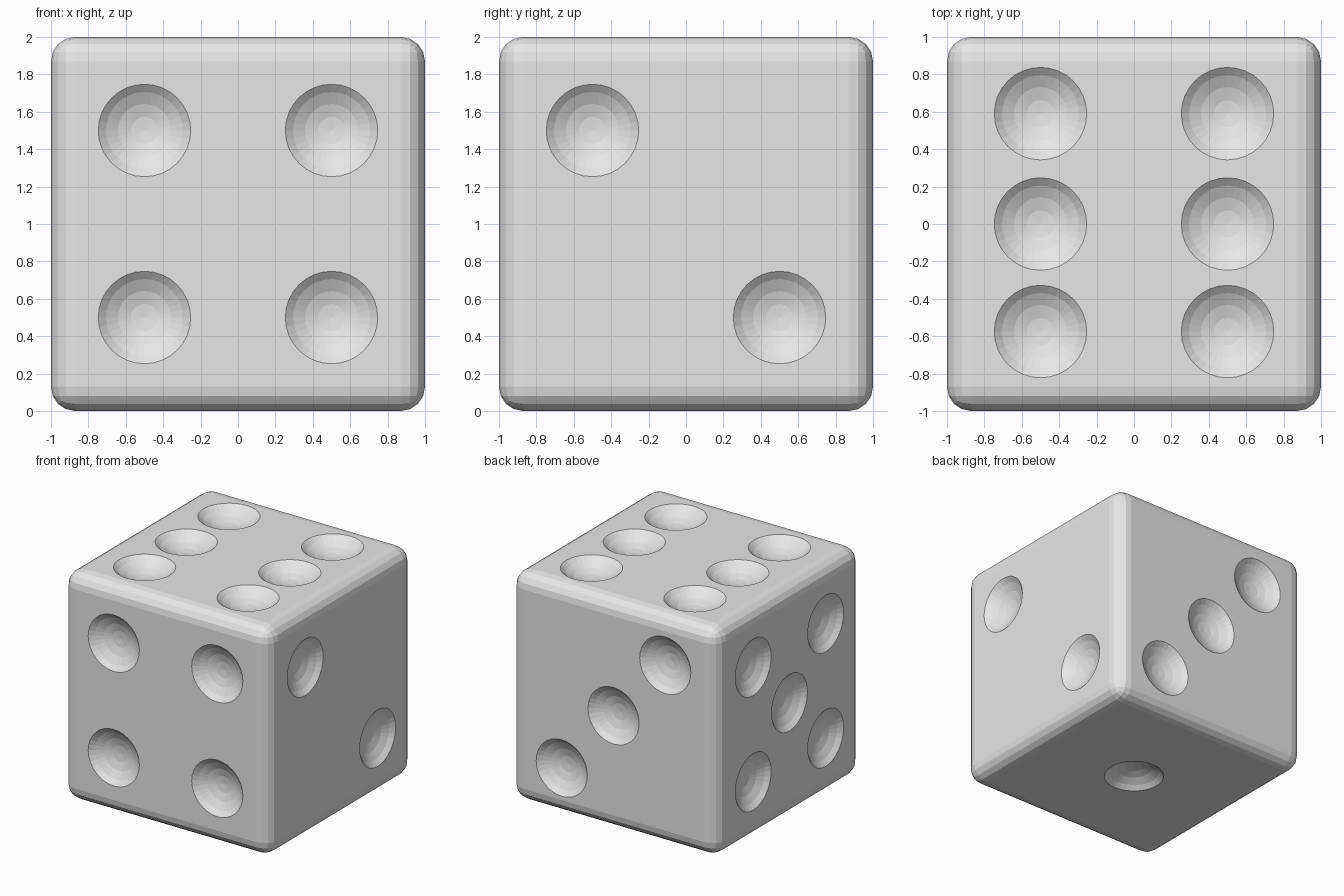
import bpy, bmesh, math
from mathutils import Vector

if "Cube" in bpy.data.objects:
    bpy.data.objects.remove(bpy.data.objects["Cube"])

BEVEL, R, SINK = 0.13, 0.37, 0.2735   # edge rounding, pip sphere radius, sphere centre height over face
SEG, STEP = 32, math.radians(11.25)

mat = bpy.data.materials.new("light grey")
mat.diffuse_color = (0.8, 0.8, 0.8, 1)
mat.use_nodes = True
mat.node_tree.nodes["Principled BSDF"].inputs["Base Color"].default_value = mat.diffuse_color


def make_object(name, bm):
    mesh = bpy.data.meshes.new(name)
    bm.to_mesh(mesh)
    bm.free()
    mesh.materials.append(mat)
    ob = bpy.data.objects.new(name, mesh)
    bpy.context.collection.objects.link(ob)
    return ob


def add_pip(bm, centre, normal):
    """Closed spherical cap sunk into a face, ending just above it."""
    n = Vector(normal)
    u = n.orthogonal().normalized()
    v = n.cross(u)
    origin = Vector(centre) + n * SINK
    pole = bm.verts.new(origin - n * R)
    rings = []
    for k in range(1, 5):
        r, h = R * math.sin(k * STEP), R * math.cos(k * STEP)
        rings.append([bm.verts.new(origin - n * h
                      + u * r * math.cos(2 * math.pi * i / SEG)
                      + v * r * math.sin(2 * math.pi * i / SEG)) for i in range(SEG)])
    for i in range(SEG):
        j = (i + 1) % SEG
        bm.faces.new((pole, rings[0][j], rings[0][i]))
        for a, b in zip(rings, rings[1:]):
            bm.faces.new((a[i], a[j], b[j], b[i]))
    bm.faces.new(rings[-1])


# Rounded cube body
bm = bmesh.new()
bmesh.ops.create_cube(bm, size=2)
bmesh.ops.translate(bm, verts=bm.verts, vec=(0, 0, 1))
bmesh.ops.bevel(bm, geom=bm.edges[:], offset=BEVEL, segments=4, profile=0.5, affect='EDGES')
die = make_object("die_body", bm)

# Pips on each face
bm = bmesh.new()
h = 0.5
for x in (-h, h):
    for y in (-0.575, 0, 0.59):
        add_pip(bm, (x, y, 2), (0, 0, 1))            # six, top
    for z in (0.5, 1.5):
        add_pip(bm, (x, -1, z), (0, -1, 0))          # four, front
        add_pip(bm, (-1, x, z), (-1, 0, 0))          # five, left corners
    add_pip(bm, (1, x, 1 - x), (1, 0, 0))            # two, right
add_pip(bm, (-1, 0, 1), (-1, 0, 0))                  # five, left centre
for x, z in ((h, 0.41), (0, 1), (-h, 1.575)):
    add_pip(bm, (x, 1, z), (0, 1, 0))                # three, back
add_pip(bm, (0, 0, 0), (0, 0, -1))                   # one, bottom
bmesh.ops.recalc_face_normals(bm, faces=bm.faces)
cutter = make_object("pip_cutter", bm)
cutter.hide_render = True

# Carve the pips and drop the cutter
mod = die.modifiers.new("pips", 'BOOLEAN')
mod.operation, mod.solver, mod.object = 'DIFFERENCE', 'EXACT', cutter
deps = bpy.context.evaluated_depsgraph_get()
carved = bpy.data.meshes.new_from_object(die.evaluated_get(deps))
die.modifiers.clear()
die.data = carved
bpy.data.objects.remove(cutter)
